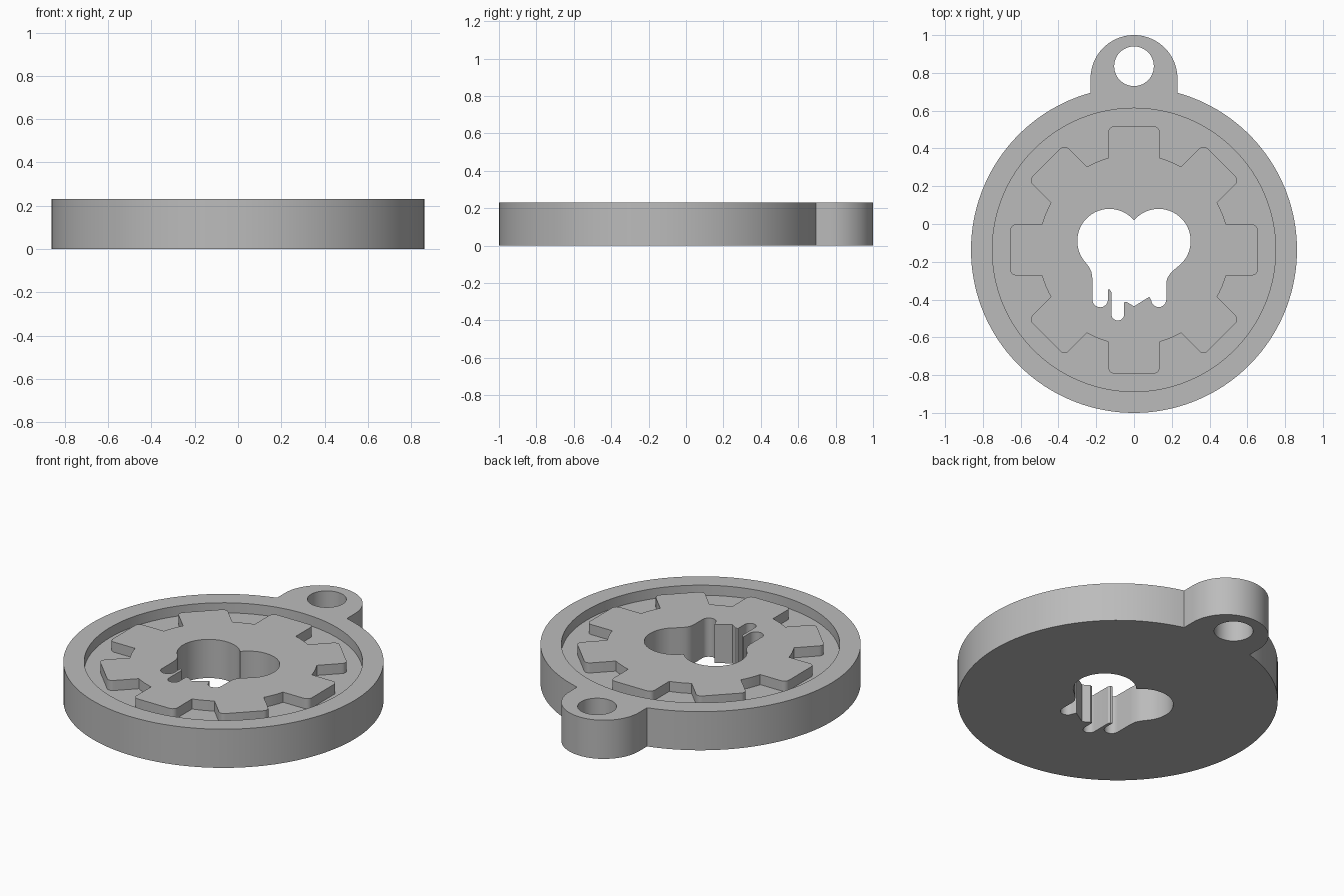
import bpy, bmesh
from math import sin, cos, pi, radians, asin, tan
from mathutils import Vector

if "Cube" in bpy.data.objects:
    bpy.data.objects.remove(bpy.data.objects["Cube"], do_unlink=True)

HEIGHT, FLOOR = 0.23, 0.17
CENTRE_Y = -0.137
DISC_R, RECESS_R, TAB_R = 0.863, 0.75, 0.23


def arc(cx, cy, r, start, end, n):
    """Points along an arc, angles in degrees, both ends included."""
    angles = [radians(start + (end - start) * i / n) for i in range(n + 1)]
    return [Vector((cx + r * cos(a), cy + r * sin(a))) for a in angles]


def circle(cx, cy, r, n):
    return arc(cx, cy, r, 0, 360, n)[:-1]


def fillet(a, b, c, r, n=5):
    """Round the corner b between a and c with radius r."""
    u, v = (a - b).normalized(), (c - b).normalized()
    half = u.angle(v) / 2
    p, q = b + u * r / tan(half), b + v * r / tan(half)
    mid = b + (u + v).normalized() * r / sin(half)
    turn = (p - mid).angle(q - mid)
    return [mid + ((p - mid) * sin(turn * (1 - t)) + (q - mid) * sin(turn * t)) / sin(turn)
            for t in [i / n for i in range(n + 1)]]


# Outer outline: disc joined to the hanging tab
join = radians(90) - asin(TAB_R / DISC_R)
join_deg = join * 180 / pi
outline = arc(0, CENTRE_Y, DISC_R, 180 - join_deg, 360 + join_deg, 128)
outline += arc(0, 1 - TAB_R, TAB_R, 0, 180, 40)
eyelet = circle(0, 0.835, 0.105, 48)
recess = circle(0, CENTRE_Y, RECESS_R, 128)

# Gear outline: eight square teeth with rounded corners
HALF, TIP, ROOT = 0.135, 0.655, 0.487
gear = []
for k in range(8):
    turn = k * pi / 4

    def place(x, y):
        return Vector((x * cos(turn) - y * sin(turn),
                       x * sin(turn) + y * cos(turn) + CENTRE_Y))
    foot_r, tip_r, tip_l, foot_l = [place(*p) for p in
                                    ((ROOT, -HALF), (TIP, -HALF), (TIP, HALF), (ROOT, HALF))]
    gear.append(foot_r)
    gear += fillet(foot_r, tip_r, tip_l, 0.03)
    gear += fillet(tip_r, tip_l, foot_l, 0.03)
    gear.append(foot_l)
    # slightly curved valley to the next tooth
    root_r = (foot_l - Vector((0, CENTRE_Y))).length
    side = math_angle = Vector((ROOT, HALF)).angle(Vector((1, 0))) * 180 / pi
    gear += arc(0, CENTRE_Y, root_r, side + k * 45, 45 - side + k * 45, 4)[1:-1]


# Centre opening: two round lobes above a dripping lower edge
def points(*pairs):
    return [Vector(p) for p in pairs]


opening = arc(-0.13, -0.09, 0.17, 40.1, 217, 36)
opening += points((-0.24, -0.225), (-0.225, -0.255), (-0.22, -0.29))
opening += arc(-0.179, -0.4, 0.041, 180, 360, 12)
opening += points((-0.138, -0.345), (-0.128, -0.348), (-0.12, -0.36))
opening += arc(-0.086, -0.477, 0.034, 180, 360, 12)
opening += points((-0.052, -0.415), (-0.04, -0.412), (0, -0.436), (0.082, -0.385))
opening += arc(0.131, -0.4, 0.04, 190, 360, 12)
opening += points((0.171, -0.31), (0.177, -0.285), (0.19, -0.265), (0.215, -0.24))
opening += arc(0.13, -0.09, 0.17, -45, 139.9, 38)[:-1]

# Build one watertight body from walls and flat caps
bm = bmesh.new()


def ring(profile, z):
    verts = [bm.verts.new((p.x, p.y, z)) for p in profile]
    for a, b in zip(verts, verts[1:] + verts[:1]):
        bm.edges.new((a, b))
    return verts


def wall(low, high):
    for i in range(len(low)):
        bm.faces.new((low[i - 1], low[i], high[i], high[i - 1]))


def cap(*rings):
    edges = [bm.edges.get((r[i - 1], r[i])) for r in rings for i in range(len(r))]
    bmesh.ops.triangle_fill(bm, edges=edges, use_beauty=True, normal=(0, 0, 1))


levels = {}
for name, profile, low in (("outline", outline, 0), ("eyelet", eyelet, 0),
                           ("opening", opening, 0), ("recess", recess, FLOOR),
                           ("gear", gear, FLOOR)):
    levels[name] = (ring(profile, low), ring(profile, HEIGHT))

cap(*(levels[n][0] for n in ("outline", "eyelet", "opening")))
cap(*(levels[n][1] for n in ("outline", "eyelet", "recess")))
cap(*(levels[n][0] for n in ("recess", "gear")))
cap(*(levels[n][1] for n in ("gear", "opening")))
for low, high in levels.values():
    wall(low, high)
bmesh.ops.recalc_face_normals(bm, faces=bm.faces[:])

mesh = bpy.data.meshes.new("gear_medallion")
bm.to_mesh(mesh)
bm.free()
body = bpy.data.objects.new("gear_medallion", mesh)
bpy.context.collection.objects.link(body)

# Plain grey material
grey = bpy.data.materials.new("plain grey")
grey.use_nodes = True
colour = (0.5, 0.5, 0.5, 1)
grey.diffuse_color = colour
grey.node_tree.nodes["Principled BSDF"].inputs["Base Color"].default_value = colour
mesh.materials.append(grey)

bpy.ops.object.select_all(action="DESELECT")
body.select_set(True)
bpy.context.view_layer.objects.active = body
bpy.ops.object.shade_smooth_by_angle(angle=radians(30))
